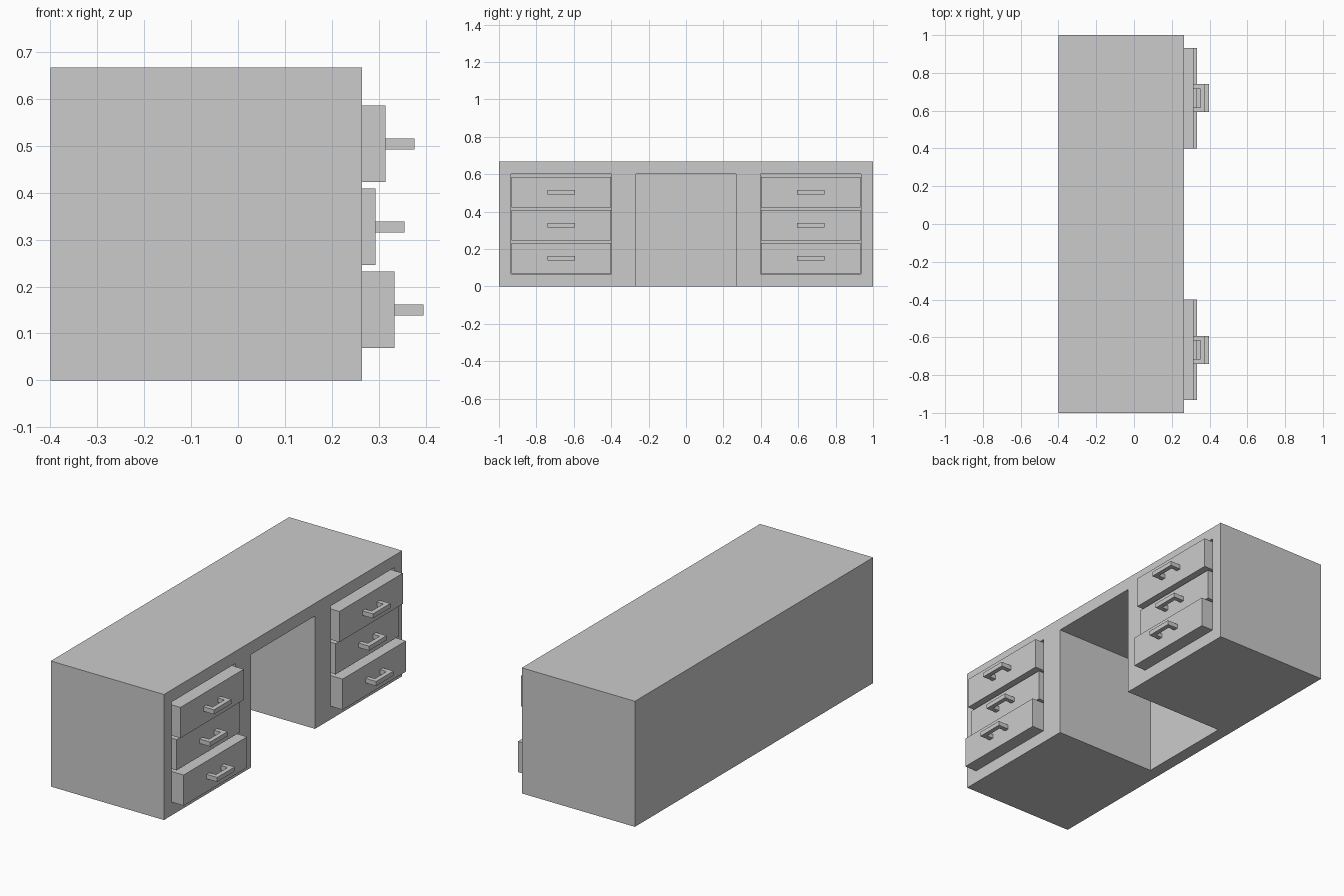
import bpy
from mathutils import Vector

cube = bpy.data.objects.get("Cube")
if cube:
    bpy.data.objects.remove(cube, do_unlink=True)

# One plain grey for the whole desk
grey = bpy.data.materials.new("plain grey")
grey.use_nodes = True
grey.diffuse_color = (0.6, 0.6, 0.6, 1)
grey.node_tree.nodes["Principled BSDF"].inputs["Base Color"].default_value = (0.6, 0.6, 0.6, 1)


def box(name, low, high):
    """Axis-aligned box between two corners."""
    low, high = Vector(low), Vector(high)
    bpy.ops.mesh.primitive_cube_add(size=1, location=(low + high) / 2)
    obj = bpy.context.object
    obj.name = name
    obj.scale = high - low
    bpy.ops.object.transform_apply(location=False, rotation=False, scale=True)
    obj.data.materials.append(grey)
    return obj


def cut(target, low, high):
    """Subtract a box from the target, then discard the cutter."""
    cutter = box("cutter", low, high)
    cutter.hide_render = True
    mod = target.modifiers.new("opening", 'BOOLEAN')
    mod.operation = 'DIFFERENCE'
    mod.solver = 'EXACT'
    mod.object = cutter
    bpy.context.view_layer.objects.active = target
    bpy.ops.object.modifier_apply(modifier=mod.name)
    bpy.data.objects.remove(cutter, do_unlink=True)


FRONT = 0.265     # front plane of the carcass
INNER = -0.333    # inside of the back panel
CENTRE = 0.667    # middle of each pedestal

# Carcass with knee hole and a drawer bay in each pedestal
desk = box("desk_body", (-0.4, -1, 0), (FRONT, 1, 0.667))
cut(desk, (INNER, -0.268, -0.1), (0.5, 0.268, 0.6))
for side in (-1, 1):
    y = side * CENTRE
    cut(desk, (INNER, y - 0.268, 0.067), (0.5, y + 0.268, 0.602))


def handle(name, face, y, z):
    """Square U-shaped pull: two posts and a grip bar."""
    half, thick, reach = 0.073, 0.024, 0.062
    z0, z1 = z - 0.012, z + 0.012
    pull = box(name, (face - 0.005, y - half, z0), (face + reach, y + half, z1))
    cut(pull, (face - 0.1, y - half + thick, z0 - 0.1),
        (face + reach - thick, y + half - thick, z1 + 0.1))


# Drawers, pulled out by different amounts: bottom, middle, top
levels = (("bottom", 0.069, 0.334), ("middle", 0.246, 0.293), ("top", 0.423, 0.315))
for side, side_name in ((-1, "near"), (1, "far")):
    y = side * CENTRE
    for level, z, face in levels:
        box(f"{side_name}_{level}_drawer", (INNER + 0.02, y - 0.266, z),
            (face, y + 0.266, z + 0.163))
        handle(f"{side_name}_{level}_handle", face, y, z + 0.081)
